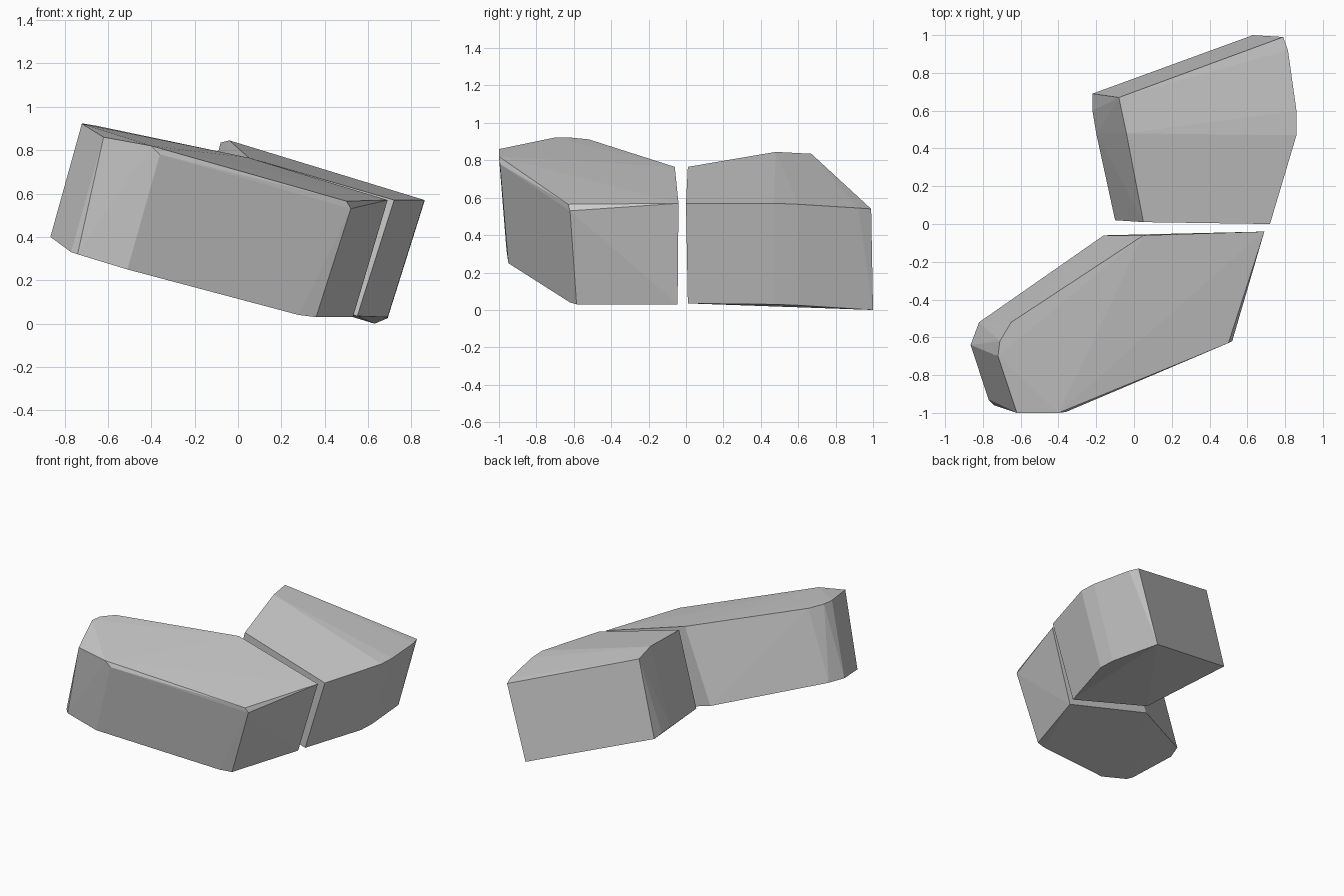
import bpy, bmesh


def slab(name, top, bottom):
    """Convex tilted block spanned between a top and a bottom outline."""
    bm = bmesh.new()
    for p in top + bottom:
        bm.verts.new(p)
    res = bmesh.ops.convex_hull(bm, input=bm.verts[:])
    junk = {v for v in res["geom_interior"] + res["geom_unused"]
            if isinstance(v, bmesh.types.BMVert)}
    bmesh.ops.delete(bm, geom=list(junk), context='VERTS')
    bmesh.ops.dissolve_limit(bm, angle_limit=0.03, verts=bm.verts[:], edges=bm.edges[:])
    bmesh.ops.recalc_face_normals(bm, faces=bm.faces[:])
    mesh = bpy.data.meshes.new(name)
    bm.to_mesh(mesh)
    bm.free()
    obj = bpy.data.objects.new(name, mesh)
    bpy.context.collection.objects.link(obj)
    return obj


# Long front block, with a narrow chamfer below its front and right top edges
slab("front_block",
     [(0.69, -0.04, 0.57), (0.05, -0.06, 0.765), (-0.65, -0.52, 0.912),
      (-0.71, -0.62, 0.922), (-0.72, -0.70, 0.922), (-0.62, -1.0, 0.86),
      (-0.40, -1.0, 0.82), (-0.36, -0.995, 0.78), (0.50, -0.63, 0.565),
      (0.52, -0.62, 0.53), (0.68, -0.04, 0.54)],
     [(0.53, -0.045, 0.03), (-0.16, -0.06, 0.225), (-0.82, -0.52, 0.40),
      (-0.865, -0.64, 0.40), (-0.77, -0.93, 0.33), (-0.74, -0.96, 0.32),
      (-0.51, -0.95, 0.25), (0.28, -0.62, 0.04), (0.36, -0.585, 0.03)])

# Shorter rear block, its top folding down toward the back
slab("rear_block",
     [(0.72, 0.0, 0.57), (0.05, 0.01, 0.765), (-0.04, 0.48, 0.845),
      (-0.08, 0.67, 0.835), (0.79, 0.99, 0.54), (0.815, 0.92, 0.545),
      (0.86, 0.60, 0.565), (0.86, 0.47, 0.57)],
     [(0.55, 0.01, 0.035), (-0.10, 0.02, 0.22), (-0.20, 0.48, 0.30),
      (-0.22, 0.60, 0.29), (-0.22, 0.69, 0.28), (0.63, 1.0, 0.0),
      (0.69, 0.60, 0.025), (0.69, 0.47, 0.03)])
